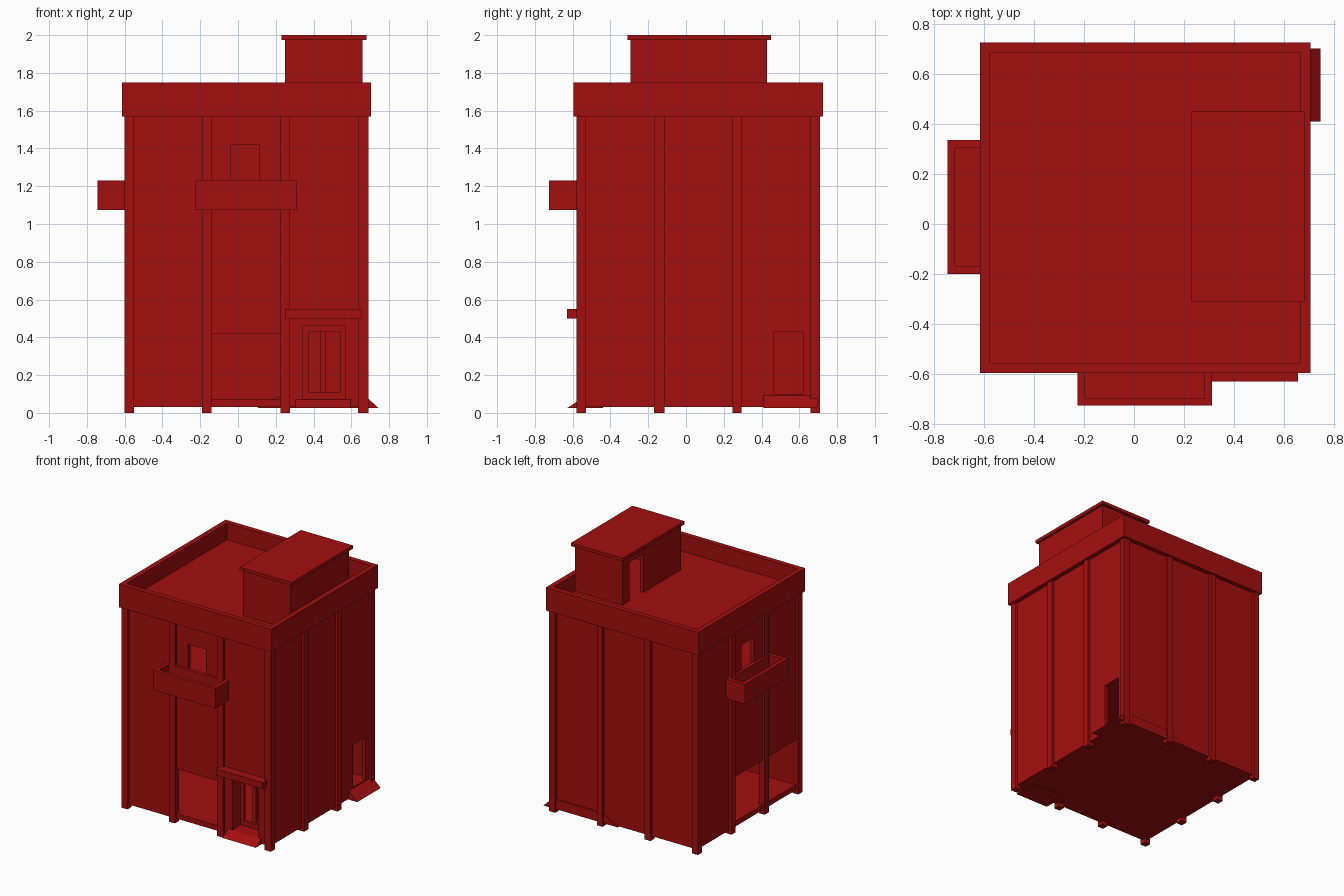
import bpy, bmesh
from mathutils import Vector

cube = bpy.data.objects.get("Cube")
if cube:
    bpy.data.objects.remove(cube)

RED = (0.37, 0.0045, 0.005, 1)
red = bpy.data.materials.new("deep_red")
red.use_nodes = True
red.diffuse_color = RED
red.node_tree.nodes["Principled BSDF"].inputs["Base Color"].default_value = RED


def finish(name, bm):
    mesh = bpy.data.meshes.new(name)
    bm.to_mesh(mesh)
    bm.free()
    mesh.materials.append(red)
    obj = bpy.data.objects.new(name, mesh)
    bpy.context.collection.objects.link(obj)
    return obj


def box(name, x0, x1, y0, y1, z0, z1):
    bm = bmesh.new()
    bmesh.ops.create_cube(bm, size=1)
    lo, hi = Vector((x0, y0, z0)), Vector((x1, y1, z1))
    for v in bm.verts:
        v.co = Vector(h if c > 0 else l for c, l, h in zip(v.co, lo, hi))
    return finish(name, bm)


def wall(name, axis, plane, u0, u1, z0, z1, openings=(), thick=0.03):
    """Upright panel on a constant x or y plane, with rectangular openings."""
    us = sorted({u0, u1, *(u for o in openings for u in o[:2])})
    zs = sorted({z0, z1, *(z for o in openings for z in o[2:])})
    bm = bmesh.new()
    for a, b in zip(us, us[1:]):
        for c, d in zip(zs, zs[1:]):
            u, z = (a + b) / 2, (c + d) / 2
            if any(o[0] < u < o[1] and o[2] < z < o[3] for o in openings):
                continue
            loop = [(a, c), (b, c), (b, d), (a, d)]
            bm.faces.new([bm.verts.new((plane, p, q) if axis == "x" else (p, plane, q))
                          for p, q in loop])
    bmesh.ops.remove_doubles(bm, verts=bm.verts, dist=0.0001)
    obj = finish(name, bm)
    mod = obj.modifiers.new("thickness", "SOLIDIFY")
    mod.thickness, mod.offset = thick, 0
    return obj


def prism(name, profile, start, depth):
    """Extrude a closed profile of 3D points along a vector."""
    bm = bmesh.new()
    face = bm.faces.new([bm.verts.new(p) for p in profile])
    ext = bmesh.ops.extrude_face_region(bm, geom=[face])
    moved = [v for v in ext["geom"] if isinstance(v, bmesh.types.BMVert)]
    bmesh.ops.translate(bm, verts=moved, vec=depth)
    bmesh.ops.translate(bm, verts=bm.verts, vec=start)
    bmesh.ops.recalc_face_normals(bm, faces=bm.faces)
    return finish(name, bm)


def ring(name, x0, x1, y0, y1, z0, z1, t):
    """Four-sided open-topped railing."""
    bm = bmesh.new()
    outer = [(x0, y0), (x1, y0), (x1, y1), (x0, y1)]
    inner = [(x0 + t, y0 + t), (x1 - t, y0 + t), (x1 - t, y1 - t), (x0 + t, y1 - t)]
    for i in range(4):
        j = (i + 1) % 4
        for z in (z0, z1):
            bm.faces.new([bm.verts.new((*p, z)) for p in
                          (outer[i], outer[j], inner[j], inner[i])])
        for loop in (outer, inner):
            bm.faces.new([bm.verts.new(p) for p in
                          ((*loop[i], z0), (*loop[j], z0), (*loop[j], z1), (*loop[i], z1))])
    bmesh.ops.remove_doubles(bm, verts=bm.verts, dist=0.0001)
    bmesh.ops.recalc_face_normals(bm, faces=bm.faces)
    return finish(name, bm)


# Columns around the perimeter
col_x = [(-0.60, -0.55), (-0.19, -0.14), (0.225, 0.275), (0.635, 0.69)]
col_y = [(-0.58, -0.53), (-0.17, -0.115), (0.245, 0.295), (0.66, 0.71)]
for i, cx in enumerate(col_x):
    for j, cy in enumerate(col_y):
        if i in (0, 3) or j in (0, 3):
            box(f"column_{i}_{j}", *cx, *cy, 0, 1.57)

# Outer walls with garage, door and balcony openings
X0, X1, Y0, Y1 = -0.58, 0.67, -0.56, 0.69
BASE, EAVE = 0.03, 1.57
wall("front_wall", "y", Y0 + 0.015, X0, X1, BASE, EAVE,
     [(-0.14, 0.225, 0.07, 0.42), (0.345, 0.57, 0.06, 0.46), (-0.04, 0.115, 1.10, 1.42)])
wall("back_wall", "y", Y1 - 0.015, X0, X1, BASE, EAVE)
wall("right_wall", "x", X0 + 0.015, Y0, Y1, BASE, EAVE,
     [(-0.53, -0.17, 0.07, 0.42), (-0.115, 0.245, 0.07, 0.42), (-0.01, 0.145, 1.10, 1.42)])
wall("left_wall", "x", X1 - 0.015, Y0, Y1, BASE, EAVE, [(0.465, 0.62, 0.10, 0.43)])

# Floors and roof deck
for name, z0, z1 in (("ground_floor", 0.03, 0.07), ("middle_floor", 0.52, 0.56),
                     ("upper_floor", 1.06, 1.10)):
    box(name, X0 + 0.01, X1 - 0.01, Y0 + 0.01, Y1 - 0.01, z0, z1)
box("roof_deck", -0.60, 0.69, -0.58, 0.71, 1.57, 1.62)
ring("parapet", -0.615, 0.705, -0.595, 0.725, 1.57, 1.75, 0.04)

# Balconies
box("front_balcony_floor", -0.22, 0.305, -0.72, Y0 + 0.01, 1.075, 1.10)
ring("front_balcony_rail", -0.225, 0.312, -0.725, Y0 + 0.01, 1.075, 1.23, 0.03)
box("side_balcony_floor", -0.74, X0 + 0.01, -0.195, 0.33, 1.075, 1.10)
ring("side_balcony_rail", -0.745, X0 + 0.01, -0.20, 0.335, 1.075, 1.23, 0.03)

# Front entrance: canopy, deep reveal, inner frame and open leaf
box("door_canopy", 0.25, 0.655, -0.63, Y0 + 0.01, 0.50, 0.55)
for side, x in (("right", 0.335), ("left", 0.58)):
    wall(f"entrance_reveal_{side}", "x", x, Y0 + 0.02, -0.44, 0.06, 0.48, thick=0.02)
box("entrance_ceiling", 0.33, 0.585, Y0 + 0.02, -0.44, 0.46, 0.48)
wall("inner_door_frame", "y", -0.45, 0.33, 0.585, 0.06, 0.47, [(0.375, 0.54, 0.11, 0.43)], 0.02)
box("door_leaf", 0.435, 0.465, -0.44, -0.29, 0.11, 0.43)

# Sloped thresholds
prism("side_ramp", [(0.10, 0, 0.025), (0.22, 0, 0.09), (0.30, 0, 0.10), (0.66, 0, 0.10),
                    (0.69, 0, 0.075), (0.745, 0, 0.025)], (0, 0.41, 0), (0, 0.29, 0))
prism("front_ramp", [(0, -0.63, 0.025), (0, -0.56, 0.07), (0, -0.44, 0.075), (0, -0.44, 0.025)],
      (0.305, 0, 0), (0.29, 0, 0))

# Rooftop stair house
wall("stair_house_right", "x", 0.265, -0.295, 0.43, 1.61, 1.975, [(0.17, 0.34, 1.62, 1.92)])
wall("stair_house_left", "x", 0.645, -0.295, 0.43, 1.61, 1.975)
wall("stair_house_front", "y", -0.28, 0.25, 0.66, 1.61, 1.975)
wall("stair_house_back", "y", 0.415, 0.25, 0.66, 1.61, 1.975)
box("stair_house_roof", 0.23, 0.68, -0.31, 0.45, 1.975, 2.0)
